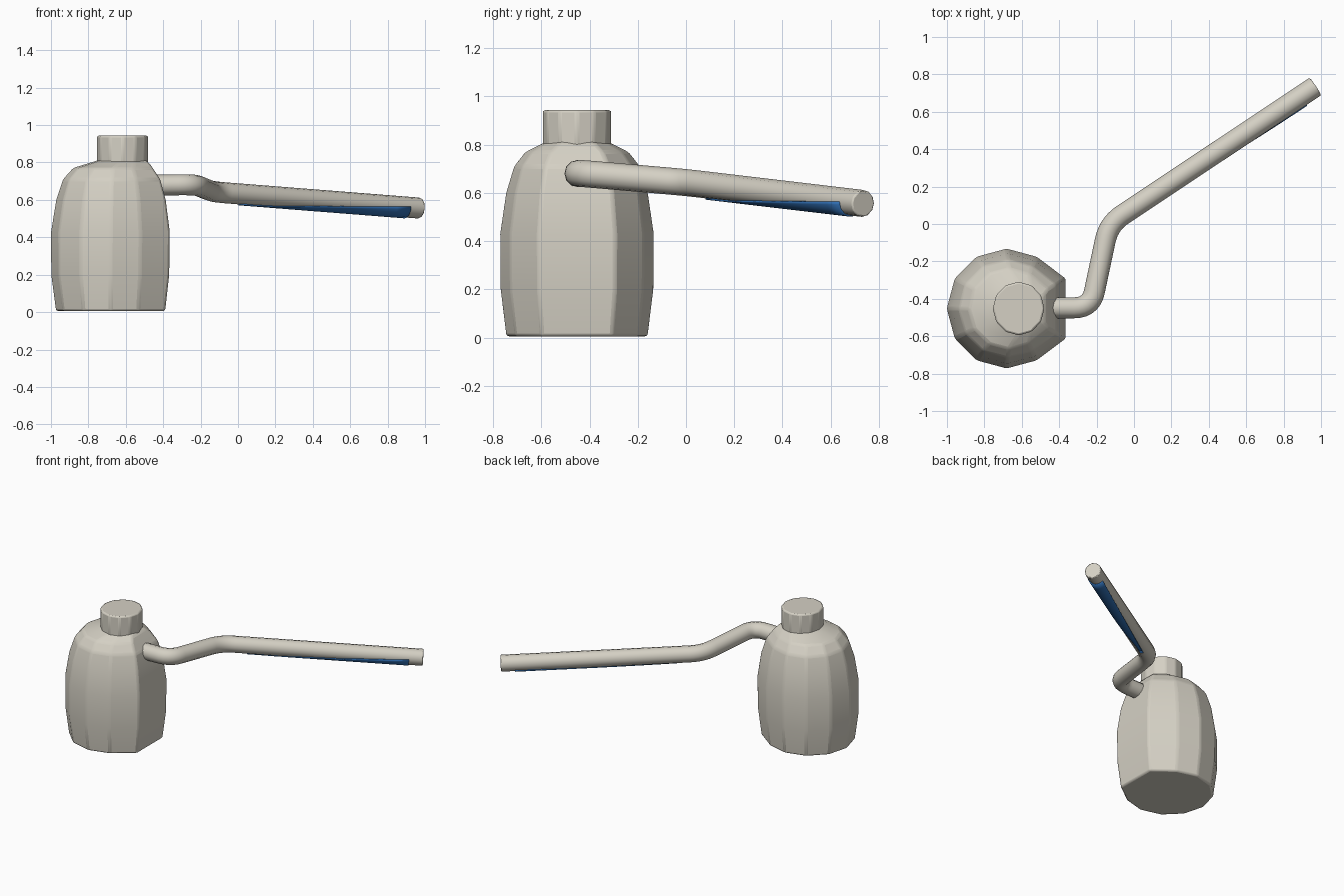
import bpy, bmesh, math
from mathutils import Vector

cube = bpy.data.objects.get("Cube")
if cube:
    bpy.data.objects.remove(cube, do_unlink=True)


def material(name, colour):
    mat = bpy.data.materials.new(name)
    mat.use_nodes = True
    mat.diffuse_color = (*colour, 1)
    mat.node_tree.nodes["Principled BSDF"].inputs["Base Color"].default_value = (*colour, 1)
    return mat


warm_grey = material("warm grey", (0.66, 0.63, 0.55))
blue = material("blue", (0.03, 0.16, 0.46))


def finish(obj, mat, bevel=0.0, limit=30):
    """Colour, smooth and softly round the edges of a part."""
    obj.data.materials.clear()
    obj.data.materials.append(mat)
    bpy.ops.object.select_all(action='DESELECT')
    obj.select_set(True)
    bpy.context.view_layer.objects.active = obj
    bpy.ops.object.shade_smooth_by_angle(angle=math.radians(40 if not bevel else limit))
    if bevel:
        mod = obj.modifiers.new("soft_edges", 'BEVEL')
        mod.width = bevel
        mod.segments = 2
        mod.limit_method = 'ANGLE'
        mod.angle_limit = math.radians(limit)


def loft(name, rings, closed=True):
    """Skin a list of point rings; closed rings also get end caps."""
    bm = bmesh.new()
    rows = [[bm.verts.new(p) for p in ring] for ring in rings]
    for a, b in zip(rows, rows[1:]):
        n = len(a)
        for i in range(n if closed else n - 1):
            j = (i + 1) % n
            bm.faces.new((a[i], a[j], b[j], b[i]))
    if closed:
        bm.faces.new(rows[0][::-1])
        bm.faces.new(rows[-1])
    bmesh.ops.recalc_face_normals(bm, faces=bm.faces)
    mesh = bpy.data.meshes.new(name)
    bm.to_mesh(mesh)
    bm.free()
    obj = bpy.data.objects.new(name, mesh)
    bpy.context.collection.objects.link(obj)
    return obj


# Faceted body: twelve directions, with one corner left out for the flat pipe side
CY = -0.452


def body_ring(z, r, cx):
    ring = []
    for k in range(1, 12):
        a = math.radians(30 * k)
        stretch = 1.14 if k in (1, 11) else 1
        ring.append((cx + r * stretch * math.cos(a), CY + r * math.sin(a), z))
    return ring


profile = [(0.005, 0.294, -0.68), (0.2, 0.318, -0.682), (0.43, 0.32, -0.681),
           (0.6, 0.295, -0.678), (0.71, 0.262, -0.675), (0.77, 0.215, -0.668),
           (0.8, 0.155, -0.63), (0.815, 0.12, -0.618)]
body = loft("body", [body_ring(*p) for p in profile])
finish(body, warm_grey, 0.012, 12)

# Cap on the shoulder
cap = loft("cap", [[(-0.617 + 0.138 * math.cos(k * math.tau / 12),
                     CY + 0.143 * math.sin(k * math.tau / 12), z)
                    for k in range(12)] for z in (0.78, 0.943)])
finish(cap, warm_grey, 0.01, 20)

# Cranked pipe with rounded bends
R = 0.056
start, elbow, knee, tip = (Vector(p) for p in (
    (-0.5, -0.448, 0.678), (-0.23, -0.448, 0.682), (-0.135, 0.0, 0.643), (0.97, 0.735, 0.556)))


def bend(before, corner, after, size, steps=7):
    a = corner + (before - corner).normalized() * size
    b = corner + (after - corner).normalized() * size
    return [a * (1 - t) ** 2 + corner * 2 * t * (1 - t) + b * t * t
            for t in (i / steps for i in range(steps + 1))]


path = [start, *bend(start, elbow, knee, 0.09), *bend(elbow, knee, tip, 0.09), tip]
curve = bpy.data.curves.new("pipe", 'CURVE')
curve.dimensions = '3D'
curve.bevel_depth = R
curve.bevel_resolution = 4
curve.use_fill_caps = True
spline = curve.splines.new('POLY')
spline.points.add(len(path) - 1)
for point, co in zip(spline.points, path):
    point.co = (*co, 1)
pipe = bpy.data.objects.new("pipe", curve)
bpy.context.collection.objects.link(pipe)
bpy.ops.object.select_all(action='DESELECT')
pipe.select_set(True)
bpy.context.view_layer.objects.active = pipe
bpy.ops.object.convert(target='MESH')
pipe = bpy.context.view_layer.objects.active
bm = bmesh.new()
bm.from_mesh(pipe.data)
bmesh.ops.remove_doubles(bm, verts=bm.verts, dist=0.0005)
bm.to_mesh(pipe.data)
bm.free()
finish(pipe, warm_grey, 0.006, 60)

# Blue strip under the long arm, widening toward the tip, with a level front edge
axis = (tip - knee).normalized()
front = axis.cross(Vector((0, 0, 1))).normalized()
down = axis.cross(front).normalized()
if down.z > 0:
    down = -down
GRIP = R + 0.005
rings = []
for i in range(13):
    t = i / 12
    centre = knee.lerp(tip, 0.13 + 0.80 * t)
    low = math.asin(max(-1, min(0.97, (centre.z - 0.563) / GRIP)))
    high = math.radians(95 + 40 * t)
    rings.append([centre + GRIP * (front * math.cos(a) + down * math.sin(a))
                  for a in (low + (high - low) * j / 12 for j in range(13))])
strip = loft("blue_strip", rings, closed=False)
# Face the strip outward before giving it thickness
if strip.data.polygons[len(strip.data.polygons) // 2].normal.z > 0:
    strip.data.flip_normals()
finish(strip, blue)
solid = strip.modifiers.new("thickness", 'SOLIDIFY')
solid.thickness = 0.009
solid.offset = -1
